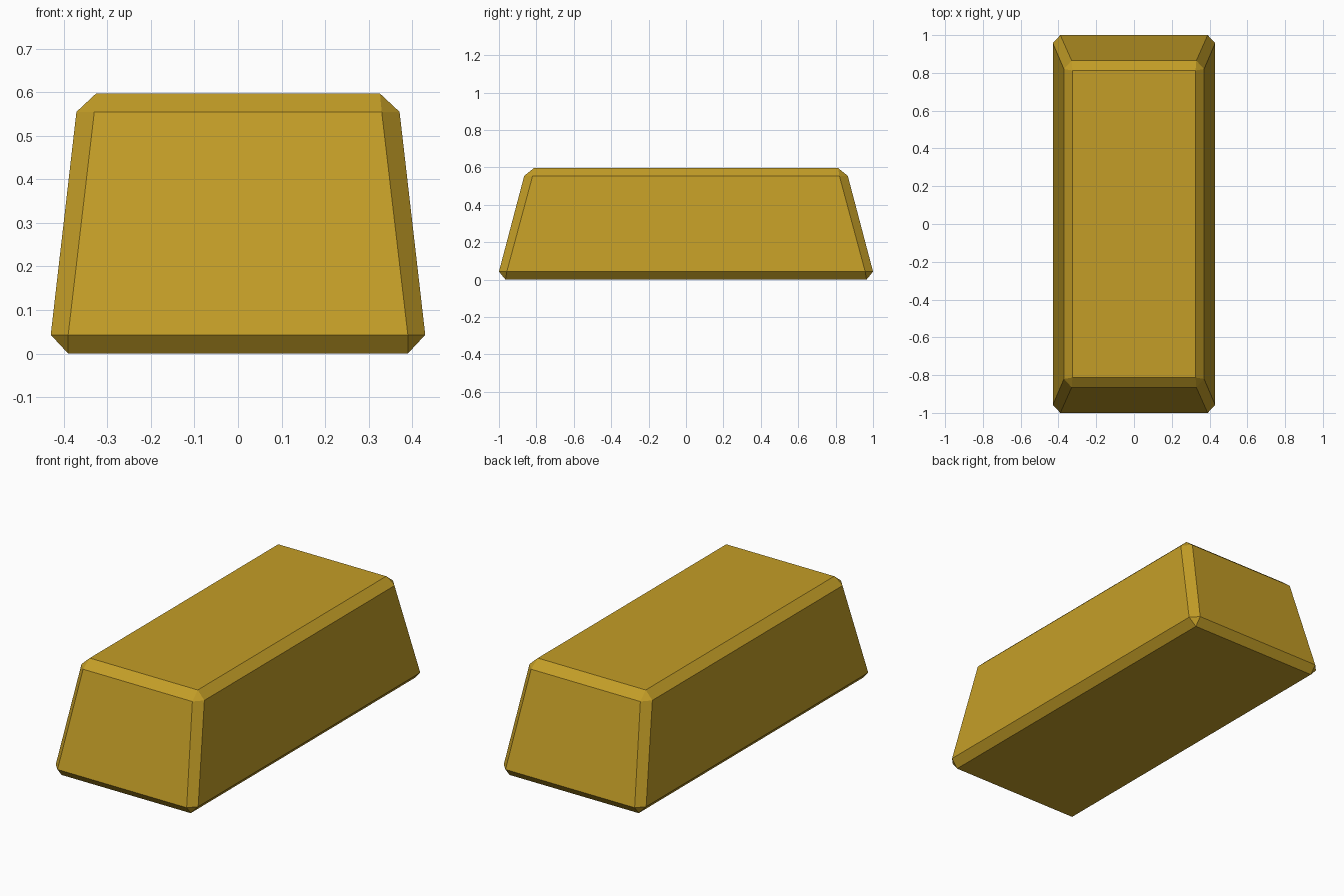
import bpy, bmesh, math

if "Cube" in bpy.data.objects:
    bpy.data.objects.remove(bpy.data.objects["Cube"])

# Gold material
gold = bpy.data.materials.new("gold")
gold.diffuse_color = (0.55, 0.34, 0.02, 1)
gold.use_nodes = True
gold.node_tree.nodes["Principled BSDF"].inputs["Base Color"].default_value = gold.diffuse_color

# One chamfered corner at the bottom and one at the top, mirrored to all four quadrants
corner = [
    (0.39, 0.965, 0.0), (0.39, 1.0, 0.043), (0.43, 0.958, 0.043),
    (0.33, 0.865, 0.555), (0.371, 0.82, 0.555), (0.326, 0.813, 0.597),
]

# Tapered bar with chamfered edges
bm = bmesh.new()
for sx in (-1, 1):
    for sy in (-1, 1):
        for x, y, z in corner:
            bm.verts.new((sx * x, sy * y, z))
bmesh.ops.convex_hull(bm, input=bm.verts[:])
bmesh.ops.dissolve_limit(bm, angle_limit=math.radians(4),
                         verts=bm.verts[:], edges=bm.edges[:])
bmesh.ops.recalc_face_normals(bm, faces=bm.faces[:])

mesh = bpy.data.meshes.new("ingot_bar")
bm.to_mesh(mesh)
bm.free()
mesh.materials.append(gold)
bar = bpy.data.objects.new("ingot_bar", mesh)
bpy.context.collection.objects.link(bar)
